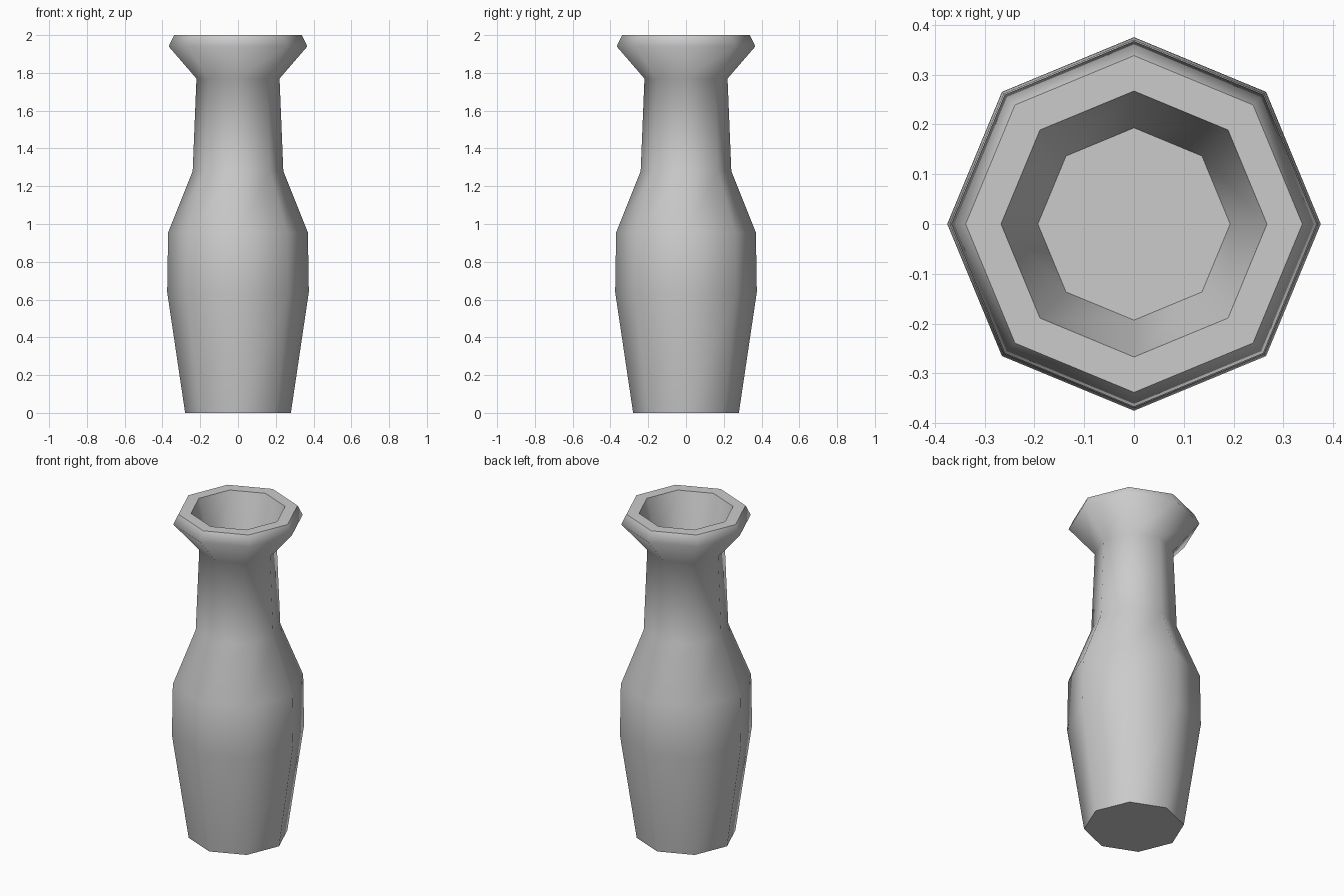
import bpy
import bmesh
import math

# Remove only the default cube
cube = bpy.data.objects.get("Cube")
if cube:
    bpy.data.objects.remove(cube, do_unlink=True)

SIDES = 8

# Material
clay = bpy.data.materials.new("light grey")
clay.use_nodes = True
colour = (0.6, 0.6, 0.6, 1.0)
clay.diffuse_color = colour
clay.node_tree.nodes["Principled BSDF"].inputs["Base Color"].default_value = colour

# Profile (radius, height): foot, belly, shoulder, neck, flared lip, inner bowl
profile = [
    (0.28, 0.0),
    (0.375, 0.64),
    (0.37, 0.955),
    (0.24, 1.28),
    (0.22, 1.77),
    (0.367, 1.94),
    (0.338, 2.0),
    (0.267, 2.0),
    (0.193, 1.75),
]


def add_ring(bm, radius, height):
    angles = [math.tau * i / SIDES for i in range(SIDES)]
    return [bm.verts.new((radius * math.cos(a), radius * math.sin(a), height))
            for a in angles]


# Vase: rings bridged into a closed turned body
bm = bmesh.new()
rings = [add_ring(bm, r, z) for r, z in profile]
for lower, upper in zip(rings, rings[1:]):
    for i in range(SIDES):
        j = (i + 1) % SIDES
        bm.faces.new((lower[i], lower[j], upper[j], upper[i]))
bm.faces.new(rings[0][::-1])
bm.faces.new(rings[-1])
bmesh.ops.recalc_face_normals(bm, faces=bm.faces[:])

mesh = bpy.data.meshes.new("vase")
bm.to_mesh(mesh)
bm.free()
mesh.materials.append(clay)
vase = bpy.data.objects.new("vase", mesh)
bpy.context.collection.objects.link(vase)

# Smooth sides, crisp rim, foot and bowl floor
bpy.ops.object.select_all(action="DESELECT")
vase.select_set(True)
bpy.context.view_layer.objects.active = vase
bpy.ops.object.shade_smooth_by_angle(angle=math.radians(64))
